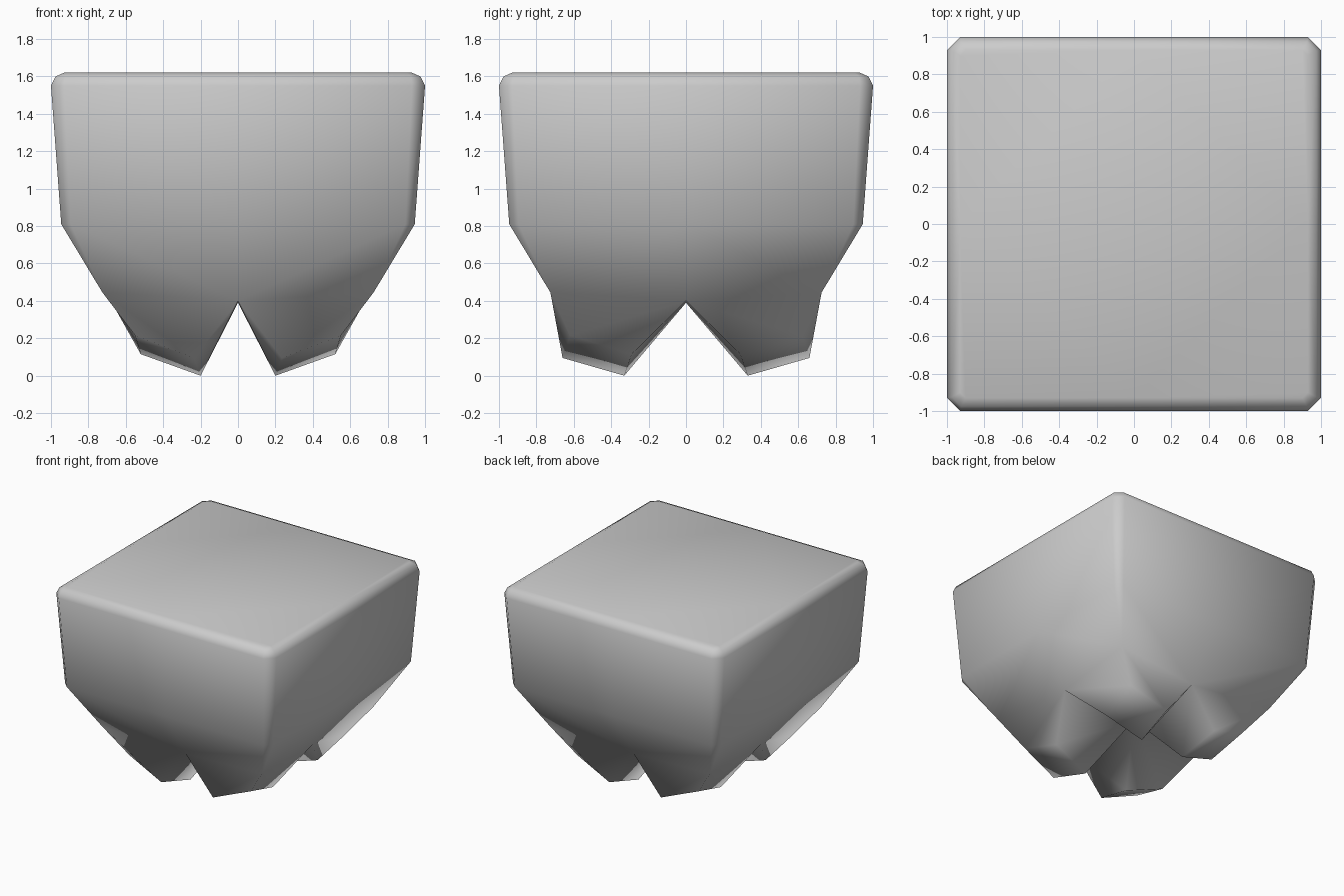
import bpy, bmesh
from mathutils import Vector

if "Cube" in bpy.data.objects:
    bpy.data.objects.remove(bpy.data.objects["Cube"])

bm = bmesh.new()

def add(points):
    return [bm.verts.new(p) for p in points]

def ring(half, chamfer, z):
    """Quarter of a square ring with a chamfered corner."""
    return add([(half, 0, z), (half, half - chamfer, z),
                (half - chamfer, half, z), (0, half, z)])

# Crown: stacked quarter rings with rounded top rim and tapering walls
rings = [ring(0.93, 0.03, 1.62), ring(0.975, 0.05, 1.60),
         ring(1.0, 0.07, 1.55), ring(0.945, 0.05, 0.81)]
for upper, lower in zip(rings, rings[1:]):
    for i in range(3):
        bm.faces.new((upper[i], lower[i], lower[i + 1], upper[i + 1]))
top_centre = bm.verts.new((0, 0, 1.62))
bm.faces.new([top_centre] + rings[0])

# Neck: walls pull in towards the notch between the roots
centre, side, corner, front = add([(0, 0, 0.39), (0.68, 0, 0.40),
                                   (0.725, 0.725, 0.445), (0, 0.68, 0.40)])
low = rings[-1]
bm.faces.new((low[0], side, corner, low[1]))
bm.faces.new((low[1], corner, low[2]))
bm.faces.new((low[2], corner, front, low[3]))

# Root: tapered leg with a slanted tip
a, b, c, d = add([(0.20, 0.33, 0.0), (0.52, 0.29, 0.115),
                  (0.235, 0.66, 0.095), (0.55, 0.62, 0.215)])
for quad in ((side, b, d, corner), (corner, d, c, front),
             (centre, a, b, side), (front, c, a, centre), (a, c, d, b)):
    bm.faces.new(quad)

# Mirror the quarter across both axes
for axis in "XY":
    bmesh.ops.mirror(bm, geom=bm.verts[:] + bm.edges[:] + bm.faces[:],
                     axis=axis, merge_dist=0.0001)
bmesh.ops.remove_doubles(bm, verts=bm.verts[:], dist=0.0001)
bmesh.ops.recalc_face_normals(bm, faces=bm.faces[:])
for face in bm.faces:
    face.smooth = True

mesh = bpy.data.meshes.new("molar_tooth")
bm.to_mesh(mesh)
bm.free()
tooth = bpy.data.objects.new("molar_tooth", mesh)
bpy.context.collection.objects.link(tooth)
